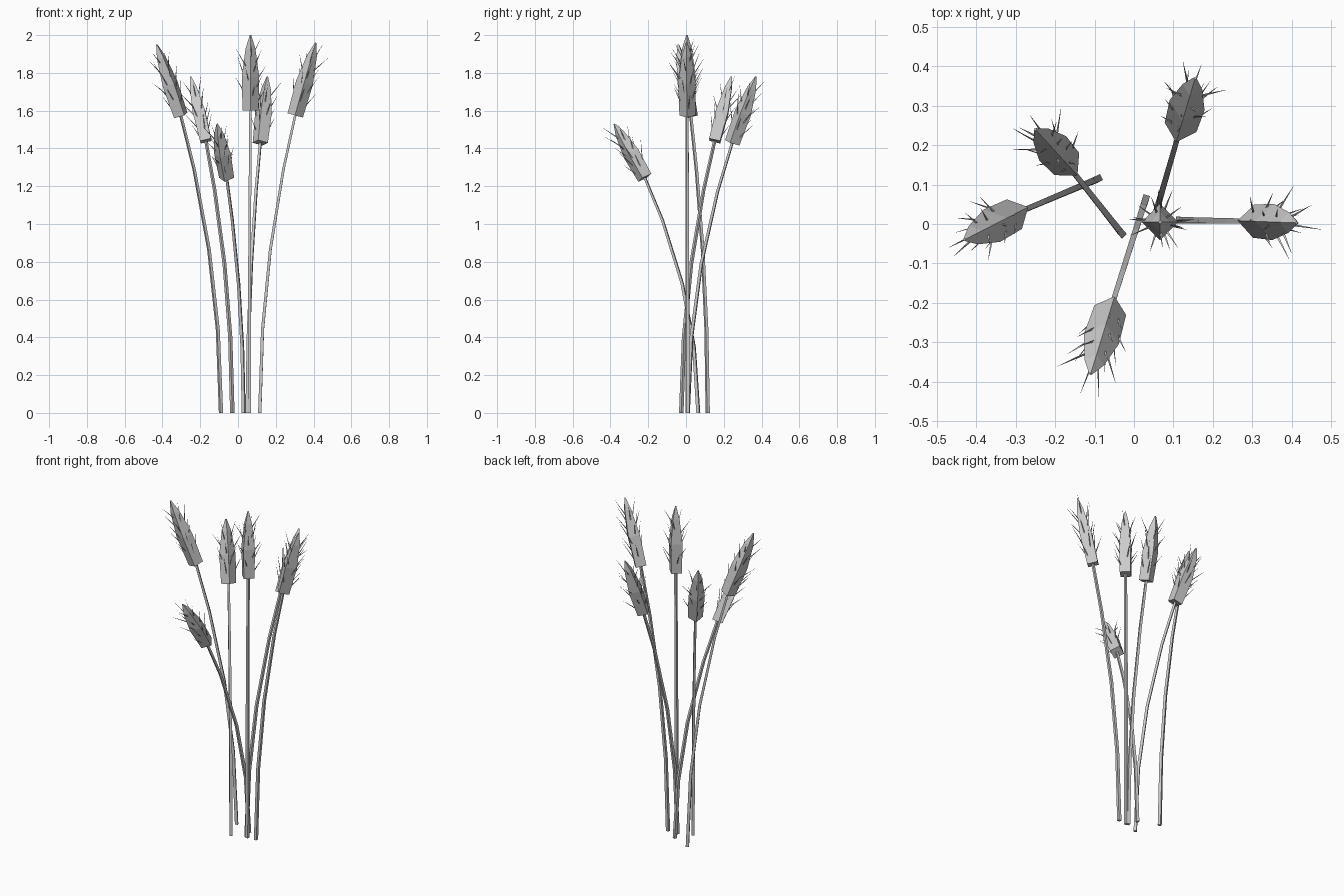
import bpy, bmesh, math, random
from mathutils import Vector

cube = bpy.data.objects.get("Cube")
if cube:
    bpy.data.objects.remove(cube, do_unlink=True)
random.seed(4)

straw = bpy.data.materials.new("straw_grey")
straw.use_nodes = True
colour = (0.6, 0.6, 0.6, 1)
straw.diffuse_color = colour
straw.node_tree.nodes["Principled BSDF"].inputs["Base Color"].default_value = colour


def frame(axis, lean):
    """Two directions across an axis, the first in the plane of the lean."""
    side = Vector((0, 0, 1)).cross(lean).normalized()
    return side.cross(axis).normalized(), side


def loft(bm, centres, radii, u, v, sides=4, turn=0.0):
    """Skin polygon rings along a path and close both ends."""
    rings = []
    for c, r in zip(centres, radii):
        angles = [turn + math.tau * i / sides for i in range(sides)]
        rings.append([bm.verts.new(c + r * (u * math.cos(a) + v * math.sin(a)))
                      for a in angles])
    for low, high in zip(rings, rings[1:]):
        for i in range(sides):
            j = (i + 1) % sides
            bm.faces.new((low[i], low[j], high[j], high[i]))
    bm.faces.new(rings[0][::-1])
    bm.faces.new(rings[-1])


def finish(bm, name):
    bmesh.ops.recalc_face_normals(bm, faces=bm.faces)
    mesh = bpy.data.meshes.new(name)
    bm.to_mesh(mesh)
    bm.free()
    mesh.materials.append(straw)
    bpy.context.collection.objects.link(bpy.data.objects.new(name, mesh))


# Shared shapes: (height, sideways) fractions of the bend, (length, radius) of the ear
BEND = [(0, 0), (0.28, 0.08), (0.55, 0.30), (0.82, 0.67), (1, 1)]
EAR = [(0, 0.042), (0.45, 0.046), (0.82, 0.026), (1, 0.004)]


def ear_radius(t):
    for (t0, r0), (t1, r1) in zip(EAR, EAR[1:]):
        if t <= t1:
            return r0 + (r1 - r0) * (t - t0) / (t1 - t0)


def stalk(name, root, neck, tip):
    root, neck, tip = Vector((*root, 0)), Vector(neck), Vector(tip)
    axis = (tip - neck).normalized()
    lean = Vector((axis.x, axis.y, 0))
    lean = lean.normalized() if lean.length > 0.05 else Vector((1, 0, 0))
    u, v = frame(axis, lean)

    # Bent stem, slightly thinner towards the ear
    span = neck - root
    path = [root + Vector((span.x * s, span.y * s, span.z * h)) for h, s in BEND]
    bm = bmesh.new()
    loft(bm, path, [0.012 - 0.003 * h for h, _ in BEND], lean,
         Vector((0, 0, 1)).cross(lean), turn=math.pi / 4)
    finish(bm, name + "_stem")

    # Four-sided ear
    bm = bmesh.new()
    loft(bm, [neck.lerp(tip, t) for t, _ in EAR], [r for _, r in EAR], u, v)
    finish(bm, name + "_ear")

    # Thin bristles fanning up and outwards
    bm = bmesh.new()
    count = 17
    for i in range(count):
        t = 0.1 + 0.64 * i / (count - 1)
        a = i * 2.4 + random.uniform(-0.3, 0.3)
        out = u * math.cos(a) + v * math.sin(a)
        flat = ear_radius(t) / (abs(math.cos(a)) + abs(math.sin(a)))
        tilt = random.uniform(0.3, 0.6)
        way = axis * math.cos(tilt) + out * math.sin(tilt)
        start = neck.lerp(tip, t) + out * (flat - 0.006)
        end = start + way * random.uniform(0.08, 0.12)
        p = way.orthogonal().normalized()
        loft(bm, [start, end], [0.0038, 0.0003], p, way.cross(p), sides=3)
    finish(bm, name + "_bristles")


stalk("right_tall", (-0.09, 0.115), (-0.303, 0.025, 1.575), (-0.43, -0.04, 1.95))
stalk("right_back", (-0.03, -0.025), (-0.17, 0.152, 1.44), (-0.25, 0.24, 1.78))
stalk("front_short", (0.03, 0.065), (-0.06, -0.218, 1.245), (-0.11, -0.38, 1.53))
stalk("centre_upright", (0.06, 0.005), (0.066, 0.005, 1.6), (0.066, 0.005, 2.0))
stalk("back", (0.05, 0.01), (0.118, 0.245, 1.43), (0.155, 0.37, 1.78))
stalk("left_tall", (0.115, 0.01), (0.303, 0.007, 1.575), (0.412, 0.003, 1.96))
